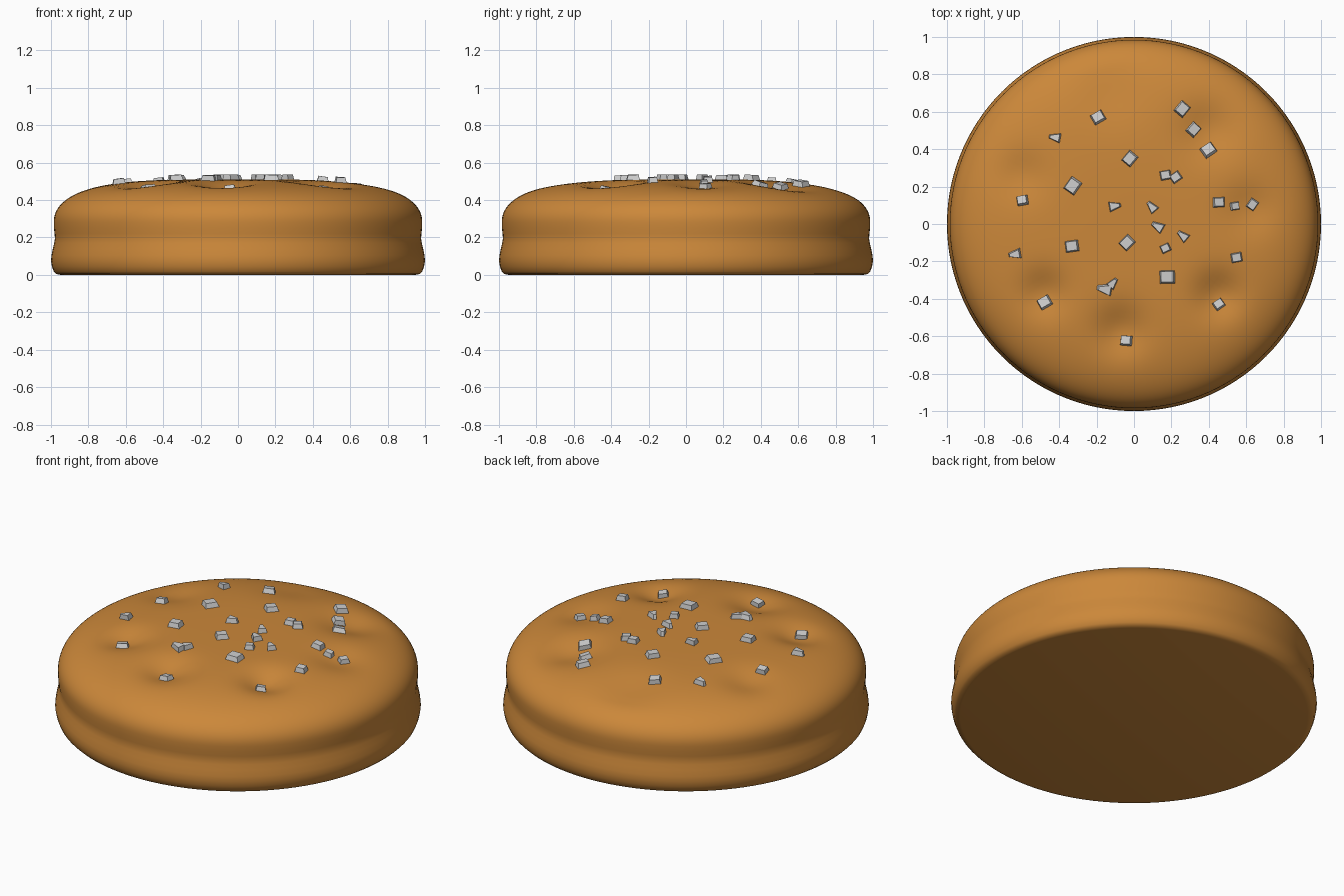
import bpy, bmesh, math
from mathutils import Matrix, Vector

if "Cube" in bpy.data.objects:
    bpy.data.objects.remove(bpy.data.objects["Cube"])


def material(name, rgb):
    m = bpy.data.materials.new(name)
    m.diffuse_color = (*rgb, 1)
    m.use_nodes = True
    m.node_tree.nodes["Principled BSDF"].inputs["Base Color"].default_value = m.diffuse_color
    return m


crust = material("golden crust", (0.60, 0.245, 0.042))
salt = material("salt grey", (0.62, 0.62, 0.62))

R, BASE, DOME = 0.985, 0.28, 0.23
# shallow dimples in the crust: x, y, depth, radius
DENTS = [(-0.60, 0.26, 0.030, 0.13), (-0.48, -0.37, 0.045, 0.12),
         (0.45, -0.38, 0.055, 0.12), (-0.07, -0.57, 0.050, 0.13),
         (0.40, 0.50, 0.045, 0.15), (0.62, 0.08, 0.030, 0.13),
         (-0.12, 0.70, 0.022, 0.17)]


def top_height(x, y):
    r = min(1, math.hypot(x, y) / R)
    z = BASE + DOME * (1 - r ** 4) ** 0.45
    for dx, dy, depth, rad in DENTS:
        d2 = (x - dx) ** 2 + (y - dy) ** 2
        z -= depth * math.exp(-d2 / rad ** 2) * min(1, (1 - r) * 6)
    return z


def make_object(name, bm, mat):
    bmesh.ops.recalc_face_normals(bm, faces=bm.faces)
    me = bpy.data.meshes.new(name)
    bm.to_mesh(me)
    bm.free()
    me.materials.append(mat)
    ob = bpy.data.objects.new(name, me)
    bpy.context.collection.objects.link(ob)
    return ob


# bun: side profile with a waist, then a dimpled dome
SEG, RINGS = 120, 44
side = [(0.95, 0), (0.972, 0.005), (0.985, 0.018), (0.995, 0.045), (1.0, 0.075),
        (0.997, 0.105), (0.990, 0.14), (0.983, 0.17), (0.979, 0.195),
        (0.981, 0.22), (0.984, 0.25)]
dome = [R * math.cos(math.pi / 2 * i / RINGS) for i in range(RINGS)]
bm = bmesh.new()
rings = []
for r, z in side + [(r, None) for r in dome]:
    ring = []
    for k in range(SEG):
        a = 2 * math.pi * k / SEG
        x, y = r * math.cos(a), r * math.sin(a)
        ring.append(bm.verts.new((x, y, top_height(x, y) if z is None else z)))
    rings.append(ring)
for lo, hi in zip(rings, rings[1:]):
    for k in range(SEG):
        n = (k + 1) % SEG
        bm.faces.new((lo[k], lo[n], hi[n], hi[k]))
bm.faces.new(rings[0][::-1])
tip = bm.verts.new((0, 0, top_height(0, 0)))
for k in range(SEG):
    bm.faces.new((rings[-1][k], rings[-1][(k + 1) % SEG], tip))
bun = make_object("bun", bm, crust)
bpy.context.view_layer.objects.active = bun
bun.select_set(True)
bpy.ops.object.shade_smooth_by_angle(angle=math.radians(50))

# salt crystals: x, y, size, turn in degrees
BLOCKS = [(-0.19, 0.57, .078, 30), (0.26, 0.615, .082, 50), (0.32, 0.505, .078, 48),
          (0.40, 0.395, .085, 35), (-0.02, 0.35, .08, 50), (-0.325, 0.205, .09, 55),
          (-0.595, 0.125, .068, 10), (0.17, 0.26, .065, 10), (0.225, 0.25, .065, 35),
          (0.455, 0.115, .07, 2), (0.54, 0.095, .056, 8), (0.635, 0.105, .064, 55),
          (-0.33, -0.12, .08, 8), (-0.035, -0.10, .08, 45), (0.17, -0.13, .058, 25),
          (0.18, -0.285, .092, 2), (0.55, -0.18, .066, 10), (-0.475, -0.42, .08, 30),
          (0.455, -0.43, .066, 35), (-0.04, -0.625, .072, -5)]
SHARDS = [(-0.425, 0.465, .07, 170), (-0.10, 0.095, .072, 10), (0.095, 0.095, .07, 130),
          (0.125, -0.01, .075, 150), (0.26, -0.06, .07, 140), (-0.64, -0.16, .074, 190),
          (-0.16, -0.345, .09, 170), (-0.11, -0.315, .066, 50)]


def crystals(name, items, taper):
    bm = bmesh.new()
    for x, y, s, deg in items:
        e = 0.04
        normal = Vector((top_height(x - e, y) - top_height(x + e, y),
                         top_height(x, y - e) - top_height(x, y + e), 2 * e)).normalized()
        tilt = Vector((0, 0, 1)).rotation_difference(normal).to_matrix().to_4x4()
        cube = bmesh.ops.create_cube(bm, size=1)["verts"]
        for v in cube:
            v.co.y *= 0.85
            if v.co.x > 0:                      # shards narrow to one end
                v.co.y *= taper
            if v.co.z > 0:                      # sloping sides
                v.co.x = v.co.x * 0.7 - 0.04
                v.co.y = v.co.y * 0.72 + 0.04
            v.co = Vector((v.co.x * s, v.co.y * s, v.co.z * 0.046))
        bmesh.ops.transform(bm, verts=cube, matrix=Matrix.Translation(
            (x, y, top_height(x, y) + 0.004)) @ tilt @ Matrix.Rotation(math.radians(deg), 4, 'Z'))
    make_object(name, bm, salt)


crystals("salt_blocks", BLOCKS, 1.0)
crystals("salt_shards", SHARDS, 0.35)
